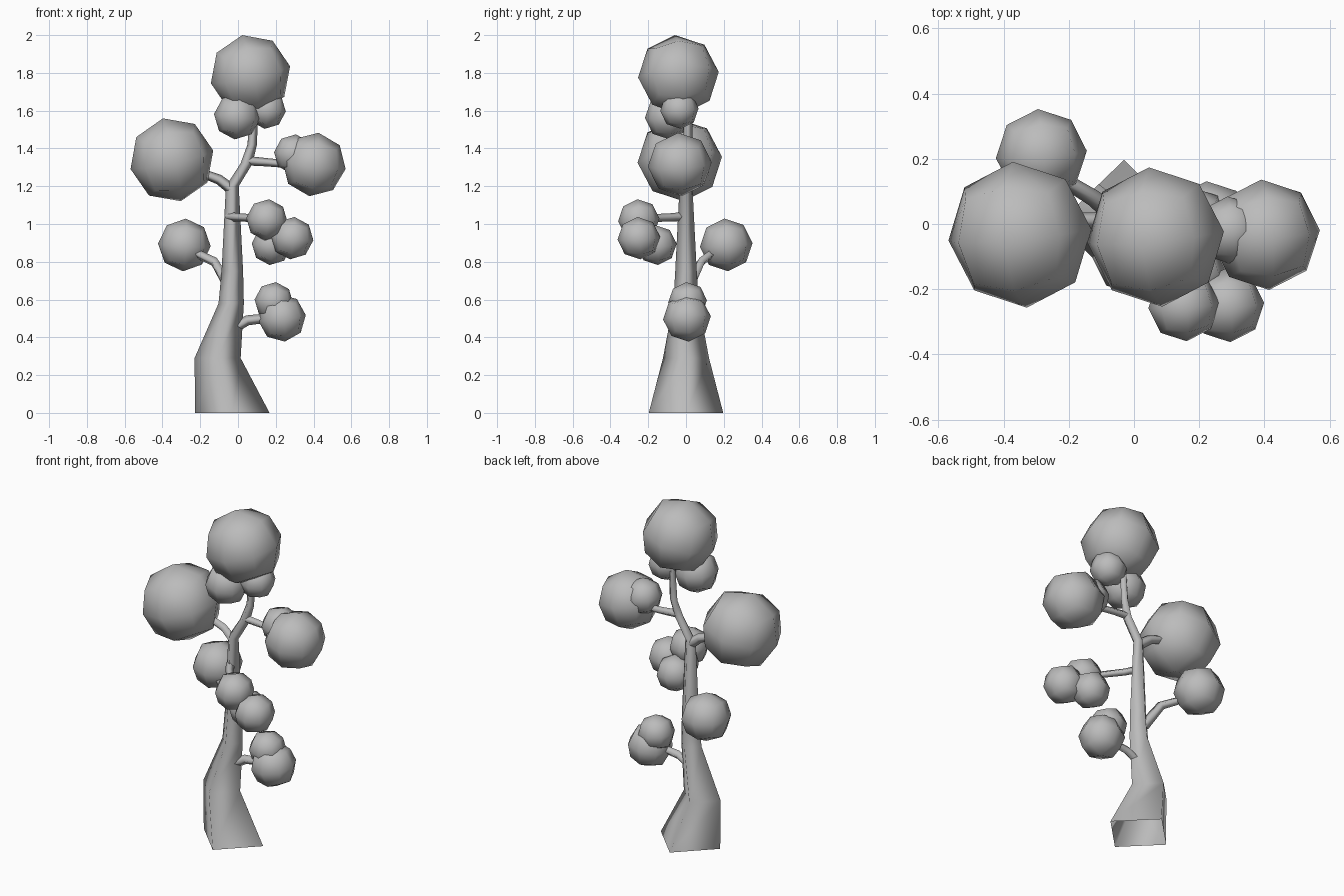
import bpy
import bmesh
import math
from mathutils import Vector, Euler

cube = bpy.data.objects.get("Cube")
if cube:
    bpy.data.objects.remove(cube, do_unlink=True)

grey = bpy.data.materials.new("plain grey")
grey.use_nodes = True
colour = (0.5, 0.5, 0.5, 1)
grey.diffuse_color = colour
grey.node_tree.nodes["Principled BSDF"].inputs["Base Color"].default_value = colour


def add_object(name, bm):
    bmesh.ops.recalc_face_normals(bm, faces=bm.faces)
    for f in bm.faces:
        f.smooth = True
    mesh = bpy.data.meshes.new(name)
    bm.to_mesh(mesh)
    bm.free()
    mesh.materials.append(grey)
    obj = bpy.data.objects.new(name, mesh)
    bpy.context.scene.collection.objects.link(obj)
    return obj


def tube(name, points, sides=4, level=False):
    """Open tapered tube through (x, y, z, radius) points."""
    bm = bmesh.new()
    path = [Vector(p[:3]) for p in points]
    rings = []
    for i, centre in enumerate(path):
        ahead = path[min(i + 1, len(path) - 1)] - path[max(i - 1, 0)]
        if level:
            u, v = Vector((1, 0, 0)), Vector((0, 1, 0))
        else:
            u = ahead.cross(Vector((0, 0, 1))).normalized()
            v = u.cross(ahead).normalized()
        ring = []
        for k in range(sides):
            a = math.tau * k / sides
            ring.append(bm.verts.new(centre + points[i][3] * (u * math.cos(a) + v * math.sin(a))))
        rings.append(ring)
    for low, high in zip(rings, rings[1:]):
        for k in range(sides):
            n = (k + 1) % sides
            bm.faces.new((low[k], low[n], high[n], high[k]))
    return add_object(name, bm)


def foliage(name, x, y, z, radius, tilt=0.1):
    """Eight-sided ball made from a once-divided cube."""
    bm = bmesh.new()
    bmesh.ops.create_cube(bm, size=2)
    bmesh.ops.subdivide_edges(bm, edges=bm.edges[:], cuts=1, use_grid_fill=True)
    for vert in bm.verts:
        vert.co = vert.co.normalized() * radius
    obj = add_object(name, bm)
    obj.location = (x, y, z)
    obj.rotation_euler = Euler((0.07, tilt, 0.08))


# Leaning trunk, diamond in section, with an open foot
tube("trunk", [
    (-0.03, 0, 0, 0.197), (-0.108, 0, 0.29, 0.122), (-0.036, 0, 0.58, 0.067),
    (-0.03, 0, 0.75, 0.057), (-0.03, 0, 1.2, 0.034), (0.045, 0, 1.32, 0.032),
    (0.075, 0.01, 1.42, 0.025), (0.085, 0.01, 1.6, 0.022)], level=True)

# Branches
tube("low_branch", [(-0.02, 0, 0.45, 0.028), (0.05, 0, 0.49, 0.027), (0.18, 0, 0.505, 0.024)])
tube("back_branch", [(-0.05, 0.02, 0.67, 0.032), (-0.125, 0.08, 0.8, 0.026),
                     (-0.24, 0.15, 0.855, 0.022)])
tube("front_branch", [(-0.05, 0, 1.04, 0.025), (0.0, -0.08, 1.035, 0.022),
                      (0.11, -0.21, 1.03, 0.02)])
tube("right_branch", [(-0.03, 0, 1.18, 0.03), (-0.1, 0.01, 1.235, 0.027),
                      (-0.22, 0.01, 1.28, 0.022)])
tube("left_branch", [(0.05, 0, 1.335, 0.025), (0.15, 0, 1.327, 0.022), (0.28, -0.01, 1.315, 0.02)])

# Foliage balls
foliage("crown_foliage", 0.066, -0.04, 1.79, 0.215, -0.21)
foliage("crown_lower_right", -0.005, -0.095, 1.57, 0.123)
foliage("crown_lower_left", 0.152, -0.035, 1.605, 0.102)
foliage("right_foliage", -0.35, -0.033, 1.34, 0.225, -0.22)
foliage("left_foliage", 0.402, -0.033, 1.315, 0.17, 0.14)
foliage("left_small_foliage", 0.295, -0.02, 1.37, 0.105)
foliage("front_upper_foliage", 0.153, -0.25, 1.022, 0.11)
foliage("front_outer_foliage", 0.287, -0.25, 0.925, 0.113)
foliage("front_lower_foliage", 0.178, -0.155, 0.888, 0.106)
foliage("back_foliage", -0.284, 0.213, 0.889, 0.14, 0.05)
foliage("low_foliage", 0.233, 0.005, 0.503, 0.127, -0.12)
foliage("low_small_foliage", 0.19, 0.008, 0.59, 0.103)
